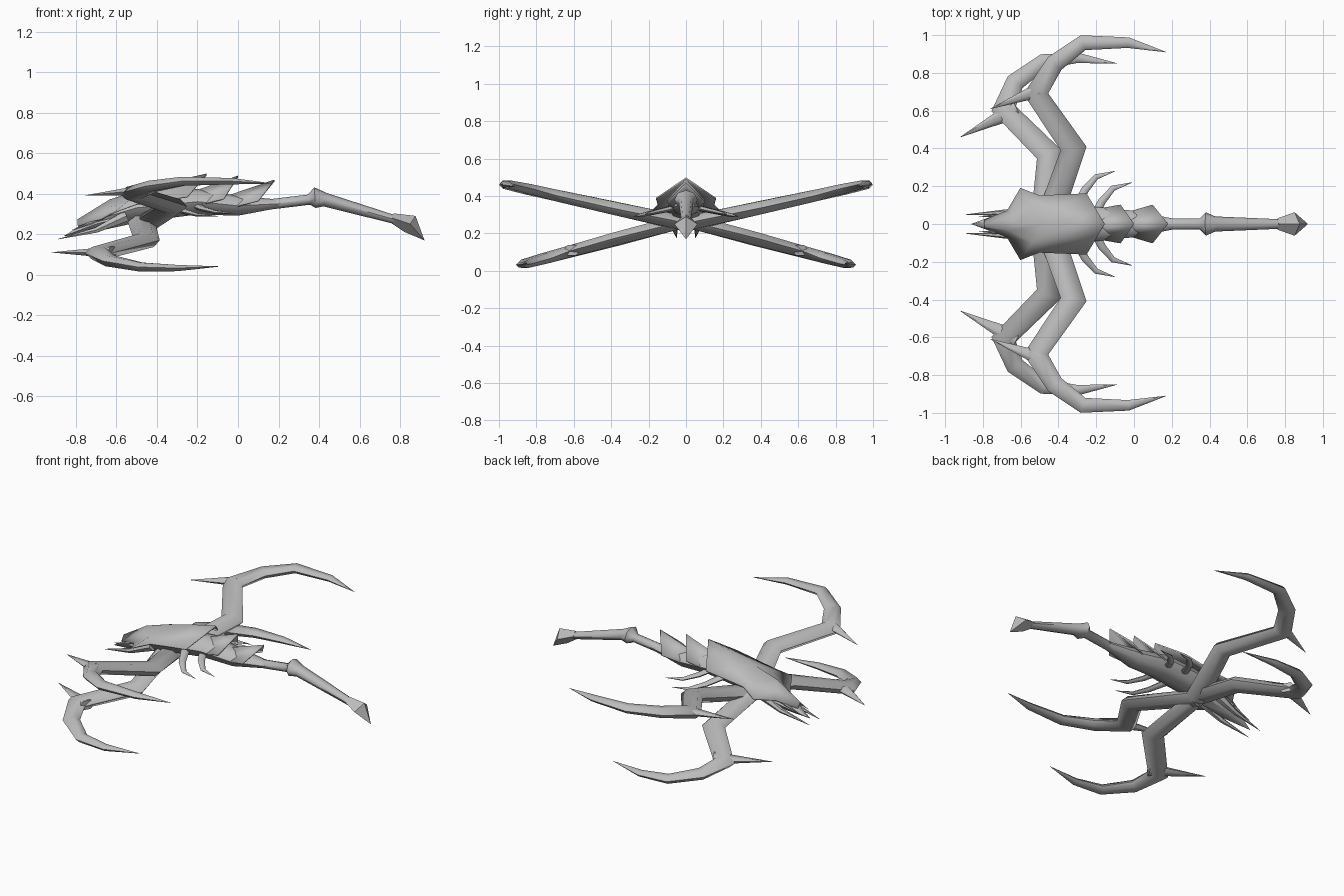
import bpy, bmesh, math
from mathutils import Vector

default_cube = bpy.data.objects.get("Cube")
if default_cube:
    bpy.data.objects.remove(default_cube, do_unlink=True)

grey = (.5, .5, .5, 1)
shell = bpy.data.materials.new("shell_grey")
shell.use_nodes = True
shell.diffuse_color = grey
shell.node_tree.nodes["Principled BSDF"].inputs["Base Color"].default_value = grey


def finish(name, bm):
    bmesh.ops.recalc_face_normals(bm, faces=bm.faces)
    mesh = bpy.data.meshes.new(name)
    bm.to_mesh(mesh)
    bm.free()
    mesh.materials.append(shell)
    part = bpy.data.objects.new(name, mesh)
    bpy.context.collection.objects.link(part)
    bpy.ops.object.select_all(action='DESELECT')
    part.select_set(True)
    bpy.context.view_layer.objects.active = part
    bpy.ops.object.shade_smooth_by_angle(angle=math.radians(50))
    return part


def tube(name, path, widths, flat=.65, sides=6):
    """Loft flattened rings along a path, mitred at the bends."""
    bm = bmesh.new()
    points = [Vector(p) for p in path]
    steps = [(b - a).normalized() for a, b in zip(points, points[1:])]
    rings = []
    for point, width, before, after in zip(points, widths, steps[:1] + steps, steps + steps[-1:]):
        along = (before + after).normalized()
        side = along.cross(Vector((0, 0, 1))).normalized()
        up = side.cross(along)
        miter = 1 / along.dot(after)
        width = max(width, .001)
        ring = []
        for k in range(sides):
            angle = math.tau * k / sides
            across = side * math.cos(angle) * miter
            ring.append(bm.verts.new(point + (across + up * math.sin(angle) * flat) * width))
        rings.append(ring)
    for a, b in zip(rings, rings[1:]):
        for k in range(sides):
            n = (k + 1) % sides
            bm.faces.new((a[k], a[n], b[n], b[k]))
    bm.faces.new(rings[0])
    bm.faces.new(rings[-1])
    return finish(name, bm)


def mirrored_limb(name, path, width, power, flat=.65):
    """Tube narrowing to a point, repeated on the other side of the body."""
    last = len(path) - 1
    widths = [width * (1 - i / last) ** power for i in range(last + 1)]
    limb = tube(name, path, widths, flat)
    mirror = limb.modifiers.new("Mirror", 'MIRROR')
    mirror.use_axis = (False, True, False)
    mirror.use_mirror_merge = False


def sloped(path, height, slope):
    """Lay a plan path on a plane that rises or falls away from the body."""
    return [(x, y, height + slope * y) for x, y in path]


def plate(name, ridge_start, ridge_end, edge_heights, outline, bulge=1):
    """Roof-shaped shell spanning a ridge (x, z) and a mirrored plan outline (x, y)."""
    bm = bmesh.new()
    start, end = Vector(ridge_start), Vector(ridge_end)
    low, high = edge_heights
    rows = []
    for i, (x, y) in enumerate(outline):
        t = i / (len(outline) - 1)
        top = Vector((start.lerp(end, t).x, 0, start.y + (end.y - start.y) * t ** bulge))
        row = []
        for sign in (-1, 1):
            edge = Vector((x, sign * y, low + (high - low) * t))
            half = [edge, top.lerp(edge, .5)]
            row += half if sign < 0 else [top] + half[::-1]
        rows.append([bm.verts.new(p) for p in row])
    for a, b in zip(rows, rows[1:]):
        for k in range(len(a) - 1):
            bm.faces.new((a[k], b[k], b[k + 1], a[k + 1]))
    thick = finish(name, bm).modifiers.new("Thickness", 'SOLIDIFY')
    thick.thickness = .008
    thick.offset = 0


def spine(name, profile, flat, sides):
    """Central part described by (x, z, half width) stations."""
    path = [(x, 0, z) for x, z, width in profile]
    tube(name, path, [width for x, z, width in profile], flat, sides)


# Back plates, each lifting to a crest at its rear
plate("carapace", (-.79, .27), (-.155, .495), (.24, .385),
      [(-.79, .02), (-.67, .07), (-.6, .19), (-.5, .15), (-.25, .16)], bulge=.6)
plate("middle_plate", (-.24, .4), (0, .485), (.33, .375), [(-.24, .07), (-.07, .1)])
plate("rear_plate", (-.07, .38), (.18, .465), (.32, .365), [(-.07, .05), (.1, .1)])

# Body core, head and jaws
spine("body", [(-.7, .27, .04), (-.5, .33, .1), (-.2, .36, .09), (0, .34, .07), (.2, .35, .03)],
      flat=.7, sides=8)
spine("head", [(-.5, .3, .07), (-.7, .25, .06), (-.86, .19, 0)], flat=.7, sides=6)
mirrored_limb("jaws", [(-.55, .06, .29), (-.7, .06, .22), (-.89, .05, .175)], .03, 1, flat=1)
mirrored_limb("feelers", [(-.58, .05, .31), (-.82, .04, .22)], .02, 1, flat=1)

# Large legs with curved claws and a spike at each knee
mirrored_limb("upper_legs", sloped(
    [(-.46, 0), (-.32, .4), (-.52, .69), (-.42, .85), (-.27, .96), (-.03, .96), (.17, .91)],
    height=.25, slope=.22), .068, .5)
mirrored_limb("upper_leg_spikes", sloped([(-.5, .71), (-.76, .61)], height=.25, slope=.23), .04, 1)
mirrored_limb("lower_legs", sloped(
    [(-.48, 0), (-.45, .37), (-.69, .61), (-.63, .75), (-.48, .86), (-.3, .88), (-.09, .85)],
    height=.27, slope=-.27), .068, .5)
mirrored_limb("lower_leg_spikes", sloped([(-.62, .61), (-.92, .46)], height=.11, slope=0), .05, 1)

# Small hooked legs
hook = [(-.31, .08), (-.26, .18), (-.2, .25), (-.1, .28)]
for name, back, inward in (("small_front_legs", 0, 0), ("small_rear_legs", .09, .06)):
    path = [(x + back, y - inward) for x, y in hook]
    mirrored_limb(name, sloped(path, height=.35, slope=-.22), .025, .5)

# Tail with a flared joint and a pointed stinger
spine("tail", [(.1, .34, .03), (.35, .37, .03), (.38, .38, .06), (.43, .37, .04), (.78, .27, .025)],
      flat=.85, sides=8)
spine("stinger", [(.76, .28, .03), (.85, .25, .06), (.92, .17, 0)], flat=.8, sides=4)
